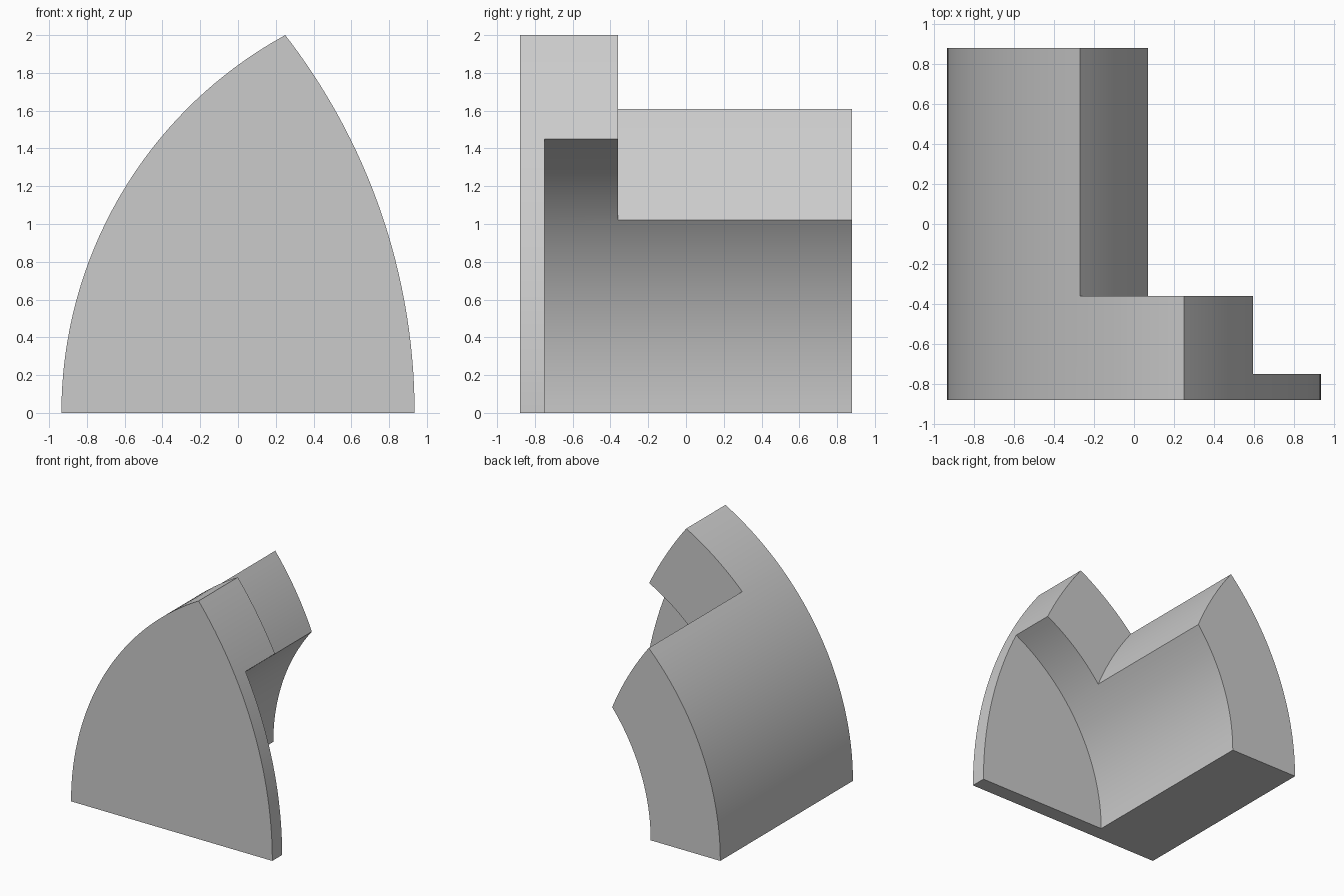
import bpy, bmesh, math

if "Cube" in bpy.data.objects:
    bpy.data.objects.remove(bpy.data.objects["Cube"])

# Key sizes: y levels and the centres of the two arc families
Y, PLATE, STEP = 0.88, -0.75, -0.36
OUT_C, END_C = 1.345, -2.327


def arc(cx, p, q, n):
    """Points on an arc about (cx, 0) from p to q in the x-z plane."""
    a0, a1 = math.atan2(p[1], p[0] - cx), math.atan2(q[1], q[0] - cx)
    r0, r1 = math.hypot(p[0] - cx, p[1]), math.hypot(q[0] - cx, q[1])
    pts = []
    for i in range(n + 1):
        t = i / n
        a, r = a0 + (a1 - a0) * t, r0 + (r1 - r0) * t
        pts.append((cx + r * math.cos(a), r * math.sin(a)))
    return pts


# Profile corners
left, right, inner = (-0.935, 0), (0.935, 0), (-0.288, 0)
peak, peak_in = (0.25, 2.0), (0.595, 1.45)
ridge, ridge_in = (-0.27, 1.61), (0.07, 1.022)

# Profile arcs
outer_low = arc(OUT_C, left, ridge, 24)
outer_high = arc(OUT_C, ridge, peak, 10)
inner_low = arc(OUT_C, inner, ridge_in, 20)
inner_high = arc(OUT_C, ridge_in, peak_in, 12)
end_front = arc(END_C, peak, peak_in, 10)
end_back = arc(END_C, ridge, ridge_in, 10)
plate_edge = arc(END_C, peak_in, right, 20)

bm = bmesh.new()


def wall(pts, *levels):
    """Sweep a profile arc along y through the given levels."""
    for y0, y1 in zip(levels, levels[1:]):
        a = [bm.verts.new((x, y0, z)) for x, z in pts]
        b = [bm.verts.new((x, y1, z)) for x, z in pts]
        for i in range(len(pts) - 1):
            bm.faces.new((a[i], a[i + 1], b[i + 1], b[i]))


def cap(y, *arcs):
    """Flat face bounded by arcs that join end to end."""
    loop = [p for a in arcs for p in a[:-1]]
    if math.dist(arcs[-1][-1], arcs[0][0]) > 1e-6:
        loop.append(arcs[-1][-1])
    bm.faces.new([bm.verts.new((x, y, z)) for x, z in loop])


# Curved walls
wall(outer_low, -Y, STEP, Y)
wall(outer_high, -Y, STEP)
wall(end_back, STEP, Y)
wall(end_front, -Y, PLATE, STEP)
wall(plate_edge, -Y, PLATE)
wall(inner_low, PLATE, STEP, Y)
wall(inner_high, PLATE, STEP)

# Flat faces: front, back of plate, step, back
cap(-Y, outer_low, outer_high, end_front, plate_edge)
cap(PLATE, inner_low, inner_high, plate_edge)
cap(STEP, outer_high, end_front, inner_high[::-1], end_back[::-1])
cap(Y, outer_low, end_back, inner_low[::-1])

# L-shaped underside
base = [(-0.935, -Y), (0.935, -Y), (0.935, PLATE), (-0.288, PLATE),
        (-0.288, STEP), (-0.288, Y), (-0.935, Y), (-0.935, STEP)]
bm.faces.new([bm.verts.new((x, y, 0)) for x, y in base])

bmesh.ops.remove_doubles(bm, verts=bm.verts[:], dist=1e-4)
bmesh.ops.recalc_face_normals(bm, faces=bm.faces[:])
mesh = bpy.data.meshes.new("stepped_arch_block")
bm.to_mesh(mesh)
bm.free()

block = bpy.data.objects.new("stepped_arch_block", mesh)
bpy.context.collection.objects.link(block)
bpy.context.view_layer.objects.active = block
block.select_set(True)
bpy.ops.object.shade_smooth_by_angle(angle=math.radians(30))
